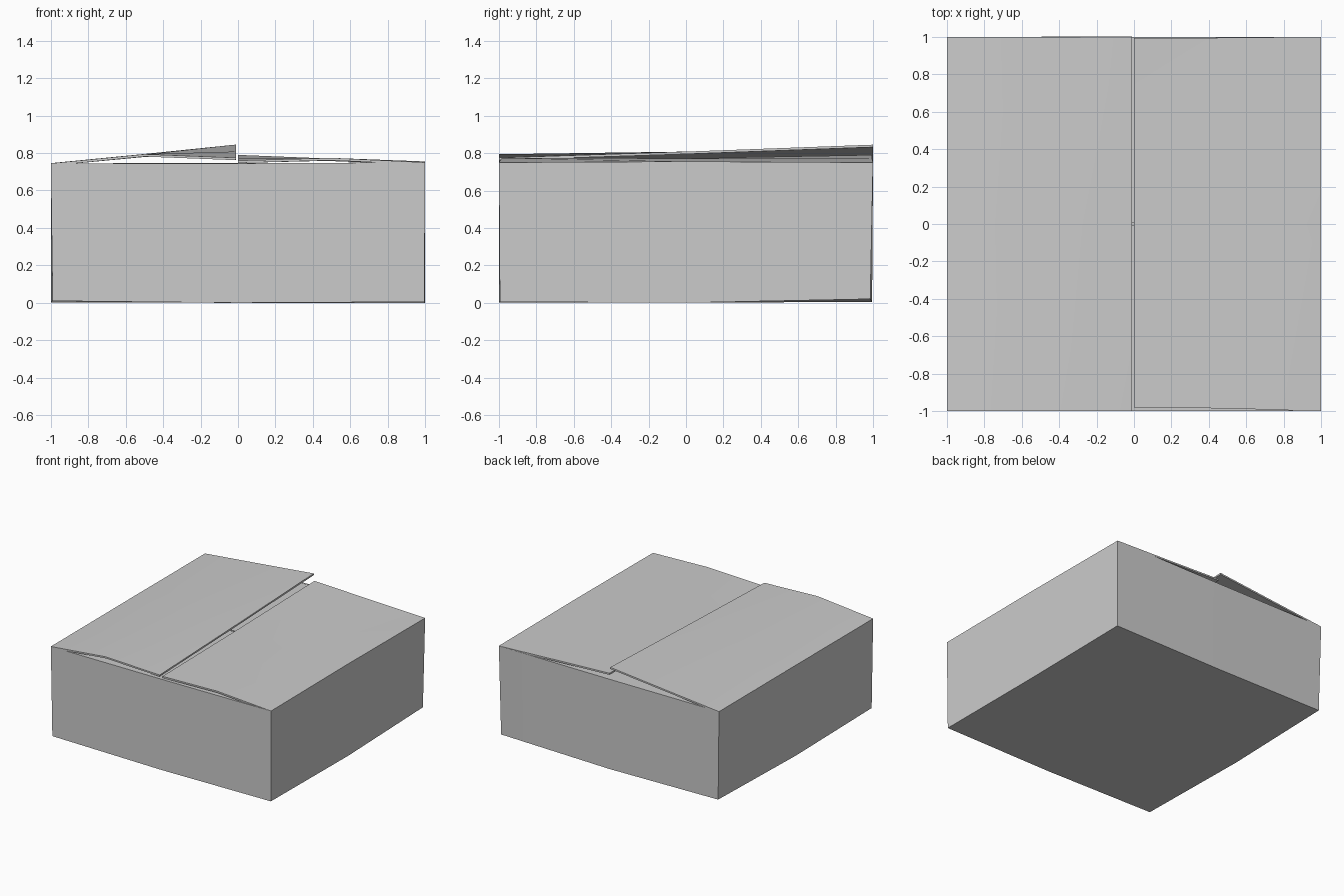
import bpy

if "Cube" in bpy.data.objects:
    bpy.data.objects.remove(bpy.data.objects["Cube"])

T = 0.013  # cardboard thickness


def board(name, verts, faces):
    """Sheet of cardboard, thickened away from its outer face."""
    mesh = bpy.data.meshes.new(name)
    mesh.from_pydata(verts, [], faces)
    obj = bpy.data.objects.new(name, mesh)
    bpy.context.collection.objects.link(obj)
    mod = obj.modifiers.new("thickness", 'SOLIDIFY')
    mod.thickness = T
    mod.offset = -1
    bpy.ops.object.select_all(action='DESELECT')
    obj.select_set(True)
    bpy.context.view_layer.objects.active = obj
    bpy.ops.object.modifier_apply(modifier=mod.name)
    bpy.ops.object.shade_smooth_by_angle(angle=0.5)
    return obj


def flap(name, rows):
    """Bent flap: rows of points running from hinge to free edge."""
    n = len(rows[0])
    verts = [p for r in rows for p in r]
    faces = []
    for i in range(len(rows) - 1):
        for j in range(n - 1):
            a = i * n + j
            faces.append((a, a + n, a + n + 1, a + 1))
    return board(name, verts, faces)


# Open box body with a slightly bowed base
bottom = [(-.99, -.995, .01), (0, -1, 0), (.995, -.995, .005), (1, 0, 0),
          (.99, .985, .02), (0, .995, .005), (-.985, .99, .015), (-1, 0, .003)]
top = [(-1, -1, .745), (0, -1, .745), (1, -1, .75), (1, 0, .755),
       (1, 1, .75), (0, 1, .745), (-1, 1, .745), (-1, 0, .745)]
faces = [(i, (i + 1) % 8, 8 + (i + 1) % 8, 8 + i) for i in range(8)]
faces += [(16, (i + 1) % 8, i) for i in range(8)]
board("box_body", bottom + top + [(0, 0, 0)], faces)

# Inner flaps, folded first from the front and back walls
flap("front_inner_flap", [[(-.98, -.995, .744), (-.98, -.5, .744), (-.98, -.006, .745)],
                          [(.98, -.995, .744), (.98, -.5, .746), (.98, -.006, .748)]])
flap("back_inner_flap", [[(-.98, .006, .745), (-.98, .5, .744), (-.98, .995, .744)],
                         [(.98, .006, .748), (.98, .5, .746), (.98, .995, .744)]])

# Outer flaps, lifted a little and meeting along the middle
flap("left_outer_flap", [[(-1, -1, .745), (-1, 0, .746), (-1, 1, .745)],
                         [(-.5, -1, .794), (-.5, 0, .792), (-.5, 1, .795)],
                         [(-.012, -1, .775), (-.012, 0, .808), (-.012, 1, .845)]])
flap("right_outer_flap", [[(0, -.98, .76), (0, 0, .772), (0, .993, .79)],
                          [(.5, -.985, .774), (.5, 0, .772), (.5, .995, .77)],
                          [(1, -1, .75), (1, 0, .755), (1, 1, .75)]])
